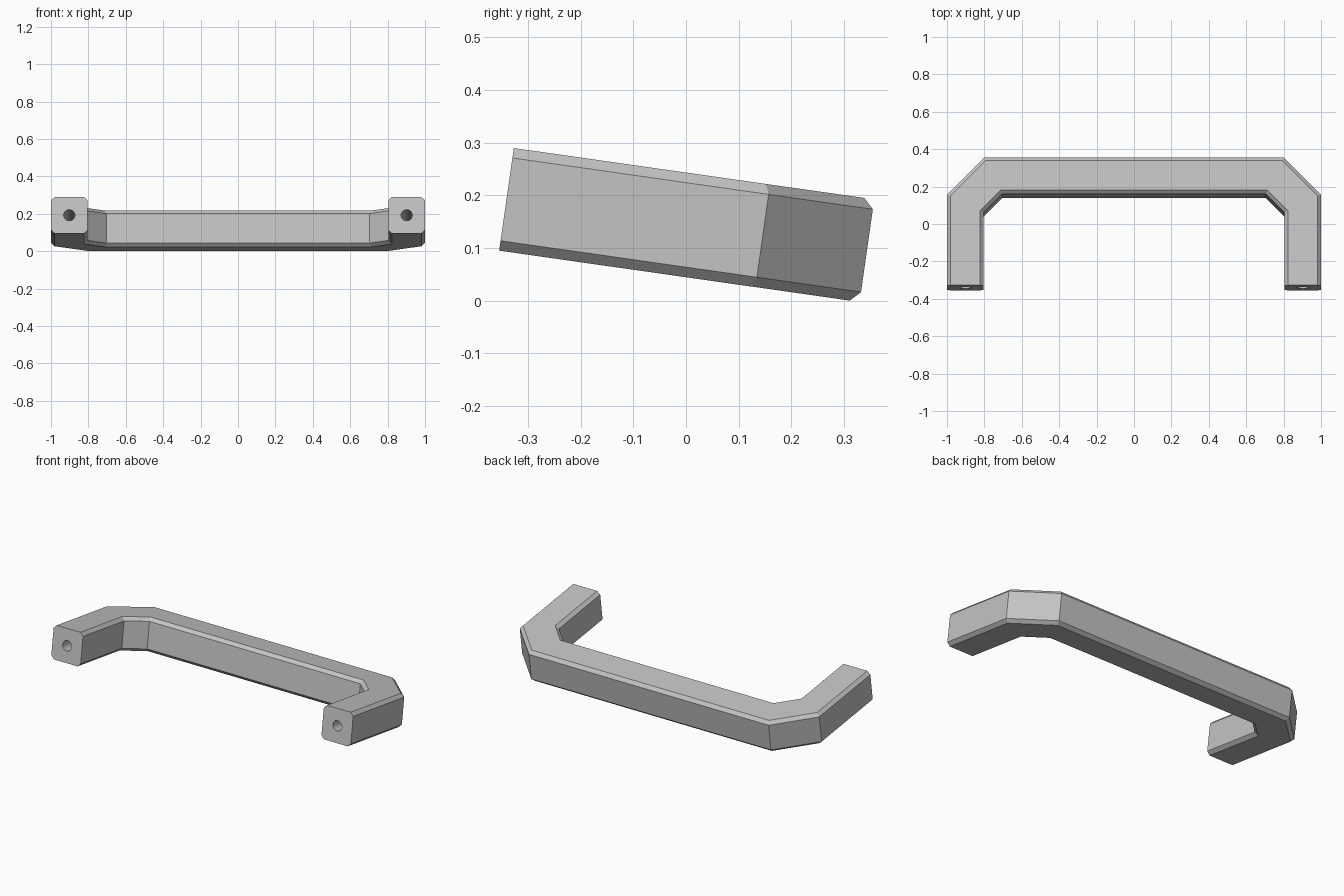
import bpy
import bmesh
import math
from mathutils import Matrix, Vector

cube = bpy.data.objects.get("Cube")
if cube:
    bpy.data.objects.remove(cube, do_unlink=True)

BAR = 0.196        # section width
HEIGHT = 0.197
DEPTH = 0.692
CHAMFER = 0.019
TILT = math.radians(-8.1)
HOLE_RADIUS, HOLE_DEPTH = 0.03, 0.45

metal = bpy.data.materials.new("light_grey")
metal.use_nodes = True
grey = (0.55, 0.55, 0.55, 1)
metal.diffuse_color = grey
metal.node_tree.nodes["Principled BSDF"].inputs["Base Color"].default_value = grey


def new_object(name, bm):
    mesh = bpy.data.meshes.new(name)
    bm.to_mesh(mesh)
    bm.free()
    obj = bpy.data.objects.new(name, mesh)
    bpy.context.collection.objects.link(obj)
    mesh.materials.append(metal)
    return obj


# Handle outline: right half mirrored into a U with cut corners
inner = 1 - BAR
half = [(inner - 0.1, DEPTH - BAR), (inner, DEPTH - BAR - 0.1), (inner, 0),
        (1, 0), (1, DEPTH - 0.2), (0.8, DEPTH)]
outline = half + [(-x, y) for x, y in reversed(half)]

bm = bmesh.new()
base = bm.faces.new([bm.verts.new((x, y, 0)) for x, y in outline])
raised = bmesh.ops.extrude_face_region(bm, geom=[base])["geom"]
bmesh.ops.translate(bm, vec=(0, 0, HEIGHT),
                    verts=[v for v in raised if isinstance(v, bmesh.types.BMVert)])
bmesh.ops.recalc_face_normals(bm, faces=bm.faces)

# Chamfer the long edges, leaving the mounting ends flat
long_edges = [e for e in bm.edges
              if abs(e.verts[0].co.z - e.verts[1].co.z) < 1e-4
              and max(v.co.y for v in e.verts) > 1e-4]
bmesh.ops.bevel(bm, geom=long_edges, offset=CHAMFER, offset_type='OFFSET',
                segments=1, affect='EDGES', clamp_overlap=False)
handle = new_object("pull_handle", bm)

# Blind screw holes in the two mounting ends
bm = bmesh.new()
for side in (-1, 1):
    place = (Matrix.Translation((side * (1 - BAR / 2), 0, HEIGHT / 2))
             @ Matrix.Rotation(math.pi / 2, 4, 'X'))
    bmesh.ops.create_cone(bm, cap_ends=True, segments=32, radius1=HOLE_RADIUS,
                          radius2=HOLE_RADIUS, depth=2 * HOLE_DEPTH, matrix=place)
cutter = new_object("screw_hole_cutter", bm)
cutter.hide_render = True

cut = handle.modifiers.new("screw_holes", 'BOOLEAN')
cut.operation = 'DIFFERENCE'
cut.solver = 'EXACT'
cut.object = cutter
bpy.ops.object.select_all(action='DESELECT')
handle.select_set(True)
bpy.context.view_layer.objects.active = handle
bpy.ops.object.modifier_apply(modifier=cut.name)
bpy.data.objects.remove(cutter, do_unlink=True)

# Tilt the handle, then centre it and rest it on the ground
mesh = handle.data
mesh.transform(Matrix.Rotation(TILT, 4, 'X'))
ys = [v.co.y for v in mesh.vertices]
low = min(v.co.z for v in mesh.vertices)
mesh.transform(Matrix.Translation(Vector((0, -(min(ys) + max(ys)) / 2, -low))))
bpy.ops.object.shade_smooth_by_angle(angle=math.radians(30))
